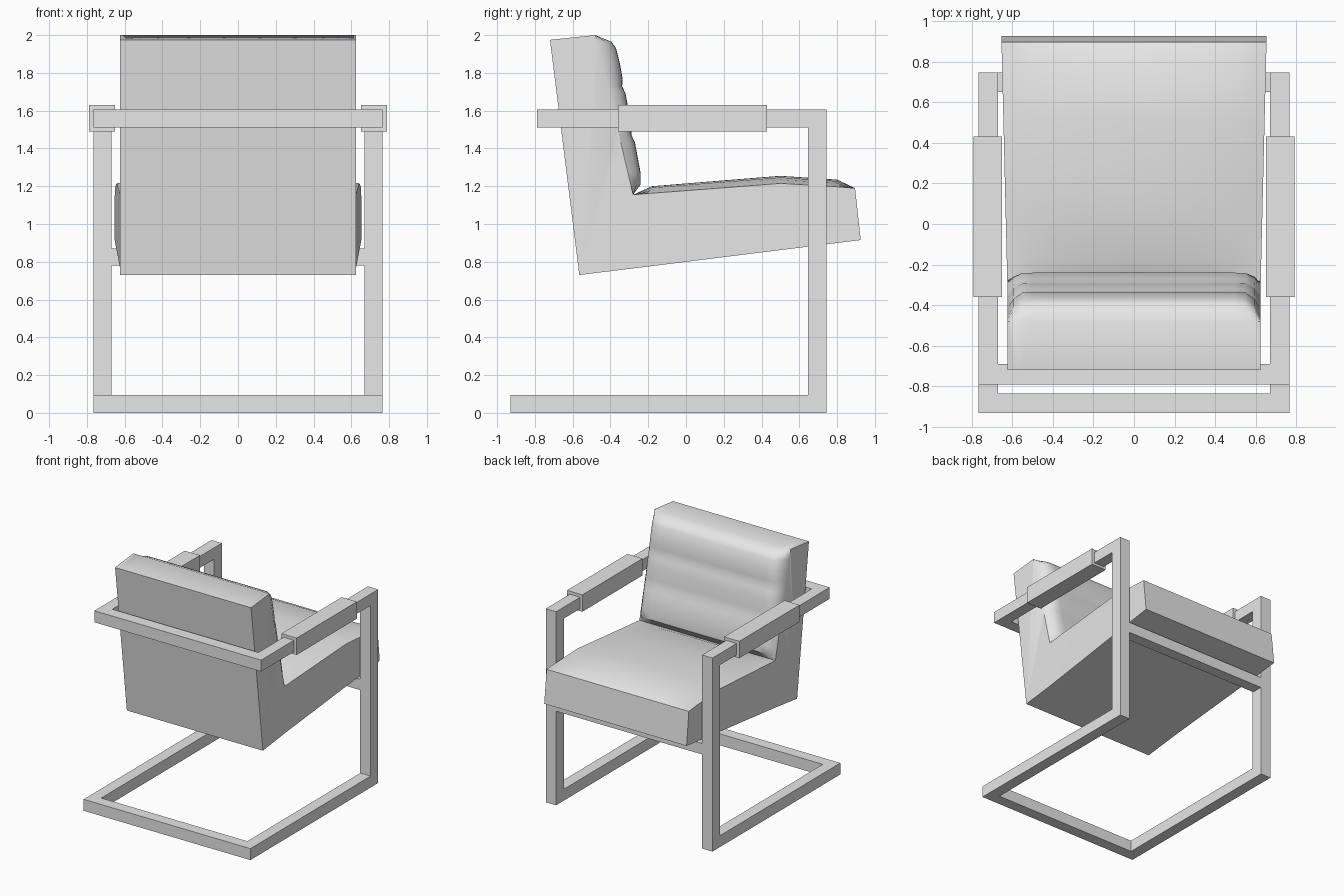
import bpy, bmesh

cube = bpy.data.objects.get("Cube")
if cube:
    bpy.data.objects.remove(cube, do_unlink=True)

grey = bpy.data.materials.new("light_grey")
grey.use_nodes = True
grey.diffuse_color = (0.8, 0.8, 0.8, 1)
grey.node_tree.nodes["Principled BSDF"].inputs["Base Color"].default_value = (0.8, 0.8, 0.8, 1)


def finish(name, bm, mirror=False):
    bmesh.ops.recalc_face_normals(bm, faces=bm.faces[:])
    mesh = bpy.data.meshes.new(name)
    bm.to_mesh(mesh)
    bm.free()
    mesh.materials.append(grey)
    obj = bpy.data.objects.new(name, mesh)
    bpy.context.collection.objects.link(obj)
    if mirror:
        obj.modifiers.new("Mirror", 'MIRROR').use_mirror_merge = False
    return obj


def extrude_x(name, outline, x0, x1, mirror=False):
    """Extrude a (y, z) outline from x0 to x1."""
    bm = bmesh.new()
    a = [bm.verts.new((x0, y, z)) for y, z in outline]
    b = [bm.verts.new((x1, y, z)) for y, z in outline]
    bm.faces.new(a)
    bm.faces.new(b)
    for i in range(len(a)):
        j = (i + 1) % len(a)
        bm.faces.new((a[i], a[j], b[j], b[i]))
    return finish(name, bm, mirror)


def bar(name, x, y, z, mirror=False):
    rect = [(y[0], z[0]), (y[1], z[0]), (y[1], z[1]), (y[0], z[1])]
    return extrude_x(name, rect, x[0], x[1], mirror)


# Cantilever tube frame: C-shaped sides joined by cross bars
side = [(-.93, 0), (.745, 0), (.745, 1.605), (-.79, 1.605),
        (-.79, 1.51), (.645, 1.51), (.645, .095), (-.93, .095)]
extrude_x("side_frames", side, .67, .765, True)
bar("floor_bar", (-.67, .67), (-.93, -.835), (0, .095))
bar("back_bar", (-.67, .67), (-.79, -.69), (1.51, 1.605))
bar("seat_bar", (-.67, .67), (.65, .745), (.78, .87))
bar("arm_pads", (.65, .79), (-.36, .43), (1.49, 1.63), True)

# Upholstered body: flat shell outline, seat crown and padded back
shell = [(-.72, 1.975), (-.565, .73), (-.28, .765), (.925, .915), (.895, 1.19)]
seat = [(.8, 1.235, 1.197), (.5, 1.255, 1.215), (.15, 1.227, 1.188),
        (-.18, 1.2, 1.163)]                       # y, centre z, edge z
crook = (-.28, 1.155)
back = [(-.24, 1.21), (-.24, 1.27), (-.27, 1.43), (-.288, 1.47), (-.292, 1.52),
        (-.305, 1.61), (-.32, 1.69), (-.338, 1.73), (-.335, 1.765),
        (-.35, 1.85), (-.37, 1.93), (-.395, 1.965)]
top = (-.48, 2.0)


def section(u, puff):
    """One side-view loop; u is -1..1 across, puff is the back padding."""
    crown = 1 - abs(u) ** 3
    pts = list(shell)
    pts += [(y, edge + (mid - edge) * crown) for y, mid, edge in seat]
    pts.append(crook)
    for y, z in back:
        t = (z - crook[1]) / (top[1] - crook[1])
        flat = crook[0] + (top[0] - crook[0]) * t
        pts.append((flat + (y - flat) * puff, z))
    pts.append(top)
    # The seat flares slightly towards its front edge
    return [(u * (.624 + .029 * max(0, (y + .28) / 1.2)), y, z) for y, z in pts]


half = [(.3, 1), (.6, 1), (.8, 1), (.88, .97), (.95, .62), (1, 0)]
stations = [(-u, p) for u, p in reversed(half)] + [(0, 1)] + half
bm = bmesh.new()
loops = [[bm.verts.new(c) for c in section(u, p)] for u, p in stations]
n = len(loops[0])
for a, b in zip(loops, loops[1:]):
    for i in range(n):
        j = (i + 1) % n
        bm.faces.new((a[i], a[j], b[j], b[i]))
k = len(shell) + len(seat)                        # index of the crook
for loop in (loops[0], loops[-1]):
    bm.faces.new(loop[2:k + 1])                   # seat side
    bm.faces.new(loop[:3] + loop[k:])             # back side
body = finish("upholstered_seat", bm)

bpy.ops.object.select_all(action='DESELECT')
body.select_set(True)
bpy.context.view_layer.objects.active = body
bpy.ops.object.shade_smooth_by_angle(angle=0.6)
